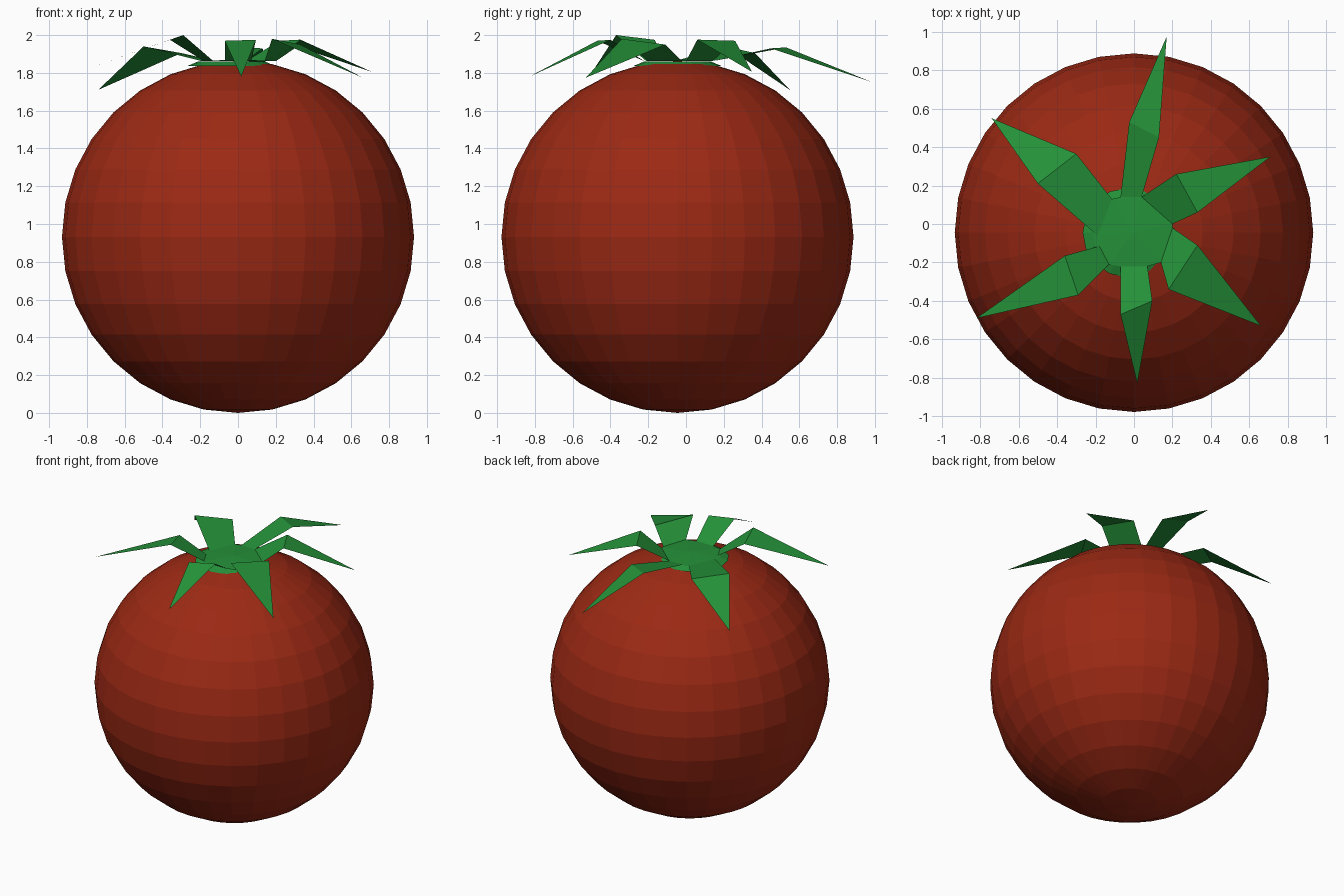
import bpy, bmesh

if "Cube" in bpy.data.objects:
    bpy.data.objects.remove(bpy.data.objects["Cube"])


def material(name, color):
    m = bpy.data.materials.new(name)
    m.diffuse_color = (*color, 1)
    m.use_nodes = True
    m.node_tree.nodes["Principled BSDF"].inputs["Base Color"].default_value = m.diffuse_color
    return m


red = material("tomato red", (0.33, 0.022, 0.007))
green = material("leaf green", (0.018, 0.28, 0.04))
CY = -0.045   # fruit axis
R = 0.932

# Fruit: faceted sphere
bpy.ops.mesh.primitive_uv_sphere_add(segments=32, ring_count=16, radius=R,
                                     location=(0, CY, R))
fruit = bpy.context.object
fruit.name = "fruit"
fruit.data.materials.append(red)

# Stem cap: thin disc on top of the fruit
bpy.ops.mesh.primitive_cone_add(vertices=16, radius1=0.232, radius2=0.18, depth=0.022,
                                location=(-0.035, CY, 1.848))
cap = bpy.context.object
cap.name = "stem_cap"
cap.data.materials.append(green)

# Leaves: base edge, raised middle edge, tip (anticlockwise from the back)
BASE_Z = 1.862
leaves = [
    ((0.04, 0.14), (-0.07, 0.14), (0.13, 0.45, 1.93), (-0.025, 0.53, 1.935), (0.17, 0.975, 1.755)),
    ((-0.115, 0.13), (-0.19, -0.06), (-0.30, 0.365, 1.905), (-0.50, 0.21, 1.94), (-0.74, 0.55, 1.71)),
    ((-0.18, -0.115), (-0.13, -0.21), (-0.36, -0.165, 1.975), (-0.29, -0.37, 2.0), (-0.82, -0.49, 1.815)),
    ((-0.07, -0.22), (0.07, -0.22), (-0.07, -0.47, 1.97), (0.095, -0.40, 1.975), (0.017, -0.83, 1.78)),
    ((0.14, -0.20), (0.20, -0.02), (0.18, -0.34, 1.98), (0.33, -0.11, 1.95), (0.66, -0.53, 1.775)),
    ((0.20, 0.0), (0.04, 0.14), (0.33, 0.06, 1.976), (0.22, 0.26, 1.97), (0.71, 0.35, 1.805)),
]
bm = bmesh.new()
rim = []
for b0, b1, m0, m1, tip in leaves:
    v = [bm.verts.new(p) for p in ((*b0, BASE_Z), (*b1, BASE_Z), m0, m1, tip)]
    rim += v[:2]
    bm.faces.new((v[0], v[2], v[3], v[1]))
    bm.faces.new((v[2], v[4], v[3]))

# Hub joining the leaf bases
hub = bm.verts.new((0, CY, 1.872))
for a, b in zip(rim, rim[1:] + rim[:1]):
    bm.faces.new((hub, a, b))
bm.normal_update()
for f in bm.faces:
    if f.normal.z < 0:
        f.normal_flip()
mesh = bpy.data.meshes.new("leaves")
bm.to_mesh(mesh)
bm.free()
mesh.materials.append(green)
bpy.context.collection.objects.link(bpy.data.objects.new("leaves", mesh))
